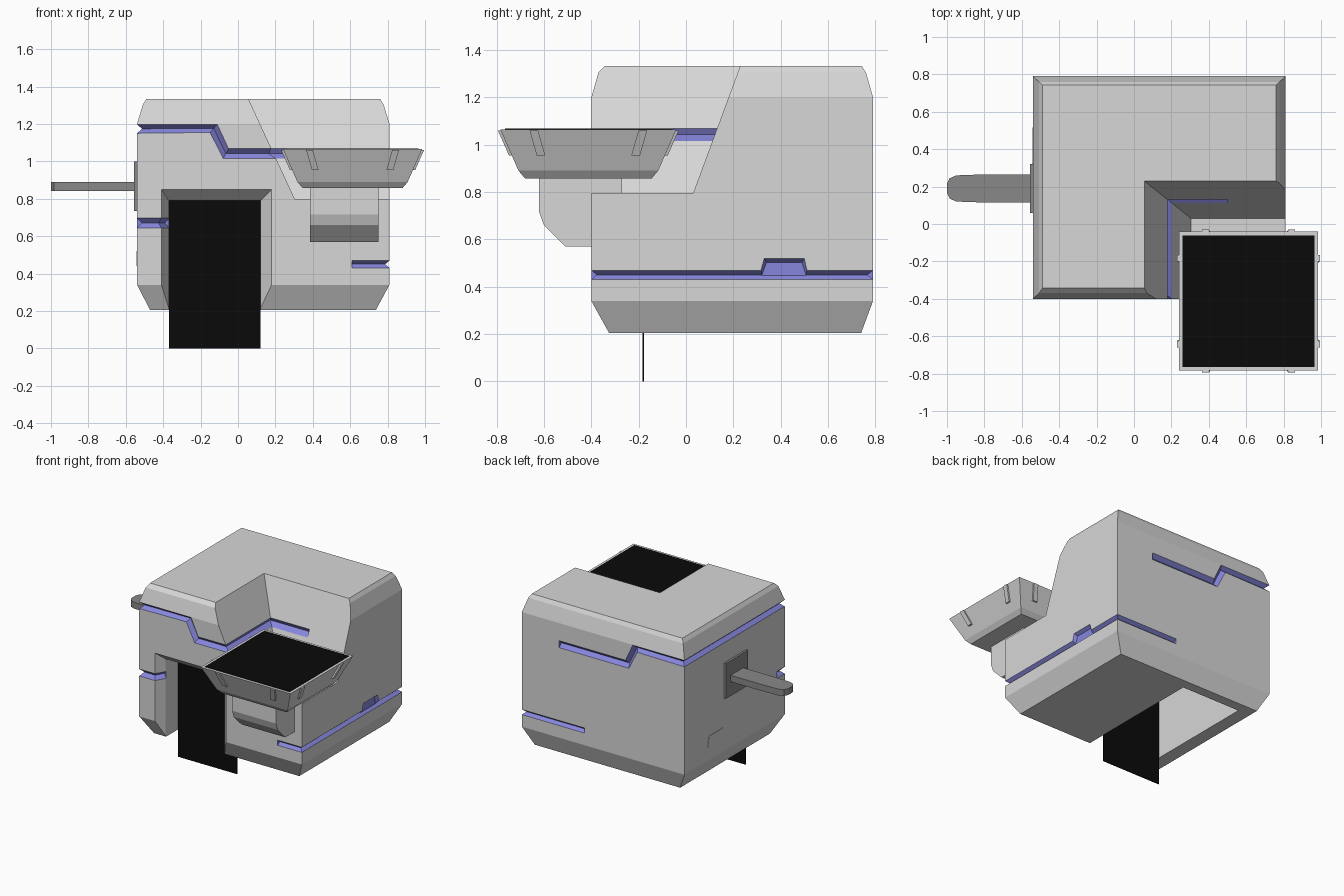
import bpy, bmesh
from mathutils import Vector, Matrix

if "Cube" in bpy.data.objects:
    bpy.data.objects.remove(bpy.data.objects["Cube"])


def material(name, rgb):
    m = bpy.data.materials.new(name)
    m.diffuse_color = (*rgb, 1)
    m.use_nodes = True
    m.node_tree.nodes["Principled BSDF"].inputs["Base Color"].default_value = m.diffuse_color
    return m


GREY = material("light grey", (0.68, 0.68, 0.68))
DARK = material("handle grey", (0.25, 0.25, 0.25))
BLUE = material("violet blue", (0.24, 0.24, 0.72))
BLACK = material("black", (0.003, 0.003, 0.003))


def finish(bm, name, mat):
    bmesh.ops.recalc_face_normals(bm, faces=bm.faces[:])
    me = bpy.data.meshes.new(name)
    bm.to_mesh(me)
    bm.free()
    me.materials.append(mat)
    ob = bpy.data.objects.new(name, me)
    bpy.context.collection.objects.link(ob)
    return ob


def hull(name, points, mat):
    """Convex solid around the points, with flat areas merged."""
    bm = bmesh.new()
    for p in points:
        bm.verts.new(p)
    res = bmesh.ops.convex_hull(bm, input=bm.verts[:])
    loose = [v for v in bm.verts if not v.link_faces]
    bmesh.ops.delete(bm, geom=loose, context='VERTS')
    bmesh.ops.dissolve_limit(bm, angle_limit=0.01, verts=bm.verts[:], edges=bm.edges[:])
    return finish(bm, name, mat)


def ring(x0, x1, y0, y1, z):
    return [(x, y, z) for x in (x0, x1) for y in (y0, y1)]


def box(name, x0, x1, y0, y1, z0, z1, mat):
    return hull(name, ring(x0, x1, y0, y1, z0) + ring(x0, x1, y0, y1, z1), mat)


def groove(path):
    """Diamond-section cutter: path of (centre, inward depth, half-width up)."""
    bm = bmesh.new()
    loops = []
    for p, d, w in path:
        p, d, w = Vector(p), Vector((*d, 0)), Vector(w)
        p = p - d * 0.04
        loops.append([bm.verts.new(q) for q in (p + w, p + d, p - w, p - d)])
    for a, b in zip(loops, loops[1:]):
        for i in range(4):
            j = (i + 1) % 4
            bm.faces.new((a[i], a[j], b[j], b[i]))
    bm.faces.new(loops[0])
    bm.faces.new(loops[-1])
    return finish(bm, "groove_cutter", BLUE)


def cut(target, cutter):
    cutter.hide_render = True
    mod = target.modifiers.new("cut", 'BOOLEAN')
    mod.operation = 'DIFFERENCE'
    mod.solver = 'EXACT'
    mod.material_mode = 'TRANSFER'
    mod.object = cutter
    bpy.context.view_layer.objects.active = target
    bpy.ops.object.modifier_apply(modifier=mod.name)
    bpy.data.objects.remove(cutter)


# Main housing with stepped foot and bevelled top
body = hull("housing",
            ring(-0.47, 0.737, -0.325, 0.74, 0.205) + ring(-0.47, 0.737, -0.325, 0.74, 0.26)
            + ring(-0.54, 0.81, -0.40, 0.79, 0.34) + ring(-0.54, 0.81, -0.40, 0.79, 1.20)
            + ring(-0.508, 0.778, -0.37, 0.76, 1.305) + ring(-0.49, 0.76, -0.343, 0.742, 1.333), GREY)

# Notched front right corner with sloping walls
cut(body, hull("corner_cutter", ring(0.305, 1.1, -0.7, 0.03, 0.795)
               + ring(0.025, 1.1, -0.7, 0.254, 1.40), GREY))

# Flared doorway and the hollow behind it
flare = [(x, y, z) for y, x0, x1, top in ((-0.42, -0.421, 0.197, 0.867), (-0.33, -0.37, 0.12, 0.79))
         for x in (x0, x1) for z in (0.1, top)]
cut(body, hull("flare_cutter", flare, GREY))
cut(body, box("room_cutter", -0.37, 0.12, -0.335, 0.665, 0.1, 0.79, GREY))

# Upper stripe: notch walls, front, left side and back
g, up = 0.028, (0, 0, 0.025)
low, high = (0.015, 0, 0.0275), (0.02, 0, 0.0225)
cut(body, groove([
    ((0.50, 0.122, 1.042), (0, g), (0, 0.0104, 0.028)),
    ((0.191, 0.122, 1.042), (-g, g), (-0.013, 0.0104, 0.028)),
    ((0.191, -0.40, 1.042), (-g, g), (-0.013, 0, 0.028)),
    ((-0.065, -0.40, 1.042), (0, g), low),
    ((-0.13, -0.40, 1.176), (0, g), high),
    ((-0.54, -0.40, 1.174), (g, g), up),
    ((-0.54, 0.79, 1.174), (g, -g), up),
    ((-0.13, 0.79, 1.176), (0, -g), high),
    ((-0.065, 0.79, 1.042), (0, -g), low),
    ((0.50, 0.79, 1.042), (0, -g), (0, 0, 0.0275))]))

# Lower stripe round the right side, with its raised tab
g, up = 0.024, (0, 0, 0.02)
cut(body, groove([
    ((0.61, -0.40, 0.45), (0, g), up), ((0.81, -0.40, 0.45), (-g, g), up),
    ((0.81, 0.79, 0.45), (-g, -g), up), ((0.29, 0.79, 0.45), (0, -g), up)]))
cut(body, hull("tab_cutter", [
    (0.812, 0.31, 0.447), (0.812, 0.517, 0.447), (0.812, 0.50, 0.521), (0.812, 0.33, 0.521),
    (0.787, 0.32, 0.447), (0.787, 0.507, 0.447), (0.787, 0.49, 0.503), (0.787, 0.34, 0.503)], BLUE))

# Short stripe on the pillar left of the door
g, up = 0.027, (0, 0, 0.027)
cut(body, groove([
    ((-0.54, -0.31, 0.67), (g, 0), up), ((-0.54, -0.40, 0.67), (g, g), up),
    ((-0.41, -0.40, 0.67), (-0.58 * g, g), up), ((-0.368, -0.327, 0.67), (-0.87 * g, 0.5 * g), up)]))

# Small panel low on the left side
hull("side_panel", [(x, y, z) for x in (-0.543, -0.53)
                    for y, z in ((0.31, 0.44), (0.517, 0.44), (0.50, 0.52), (0.33, 0.52))], GREY)

# Dark door sheet, reaching the ground
box("door_sheet", -0.37, 0.12, -0.183, -0.178, 0, 0.79, BLACK)

# Bracket carrying the tray
profile = [(-0.62, 0.87), (-0.62, 0.715), (-0.60, 0.66), (-0.51, 0.57), (-0.39, 0.57), (-0.39, 0.70),
           (-0.27, 0.79), (-0.27, 0.87)]
hull("tray_bracket", [(x, y, z) for x in (0.385, 0.75) for y, z in profile], GREY)

# Tray with flared sides and dark top
CX, CY = 0.6125, -0.4125


def square(h, z):
    return ring(CX - h, CX + h, CY - h, CY + h, z)


hull("tray", square(0.372, 1.065) + square(0.295, 0.89) + square(0.268, 0.858), GREY)
hull("tray_surface", square(0.352, 1.06) + square(0.352, 1.068), BLACK)

# Two slanted ribs on each tray side
for side in range(4):
    turn = Matrix.Translation((CX, CY, 0)) @ Matrix.Rotation(side * 1.5707963, 4, 'Z')
    for s in (-1, 1):
        pts = []
        for z, t in ((1.06, 0.23), (0.955, 0.20)):
            h = 0.372 - (1.065 - z) * 0.44
            pts += [turn @ Vector((s * t + dt, -h - out, z)) for dt in (-0.018, 0.018) for out in (-0.01, 0.012)]
        hull("tray_rib", pts, GREY)

# Lever and its mounting plate on the left
box("lever_plate", -0.556, -0.535, 0.06, 0.32, 0.735, 1.0, DARK)
half = [(-0.54, 0.075), (-0.81, 0.075), (-0.95, 0.07), (-0.985, 0.055), (-1.0, 0.025)]
hull("lever", [(x, 0.19 + s * y, z) for x, y in half for s in (-1, 1) for z in (0.842, 0.89)], DARK)
